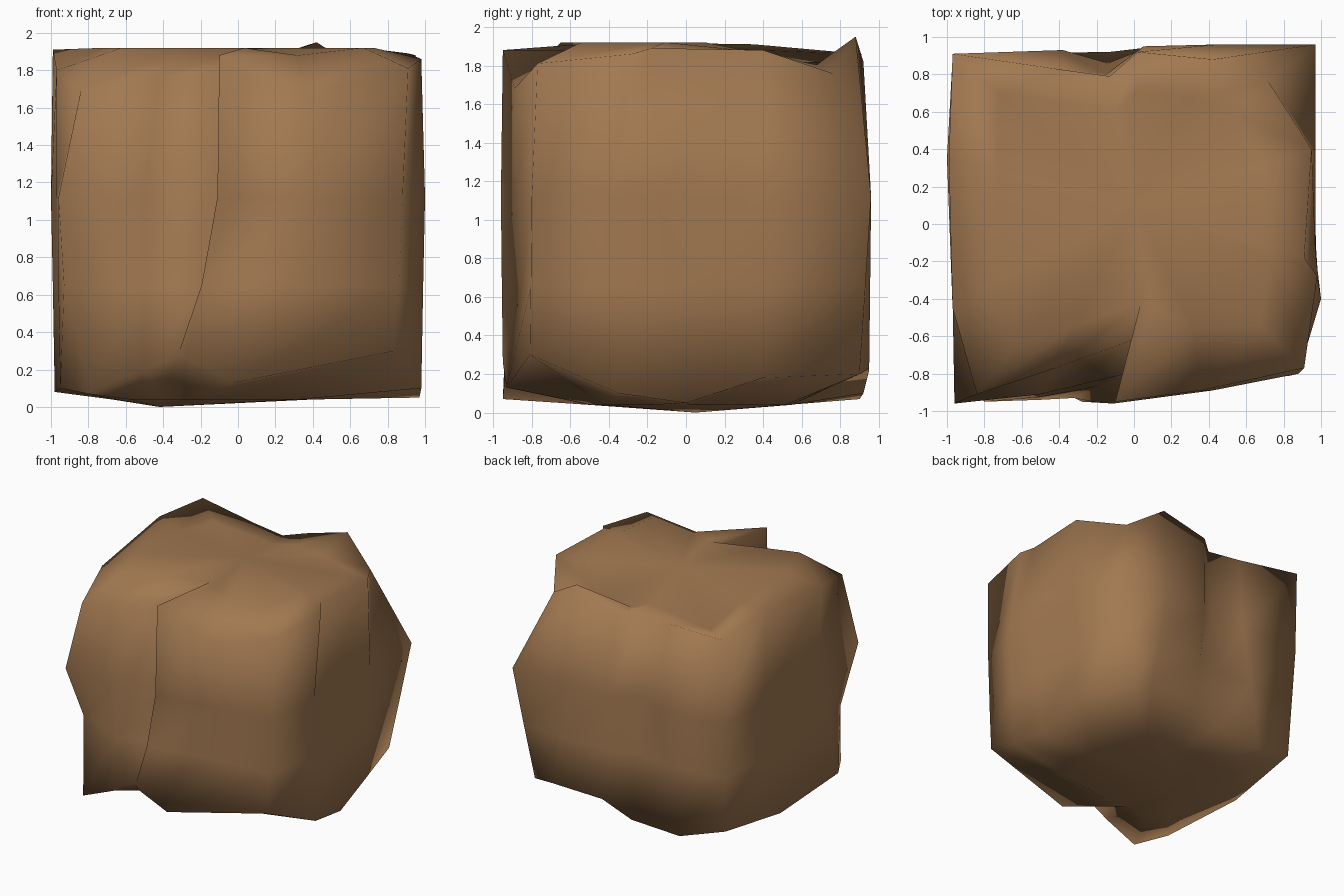
import bpy, bmesh

if "Cube" in bpy.data.objects:
    bpy.data.objects.remove(bpy.data.objects["Cube"])

# One flat earth-brown colour
brown = bpy.data.materials.new("earth brown")
brown.diffuse_color = (0.36, 0.19, 0.082, 1)
brown.use_nodes = True
brown.node_tree.nodes["Principled BSDF"].inputs["Base Color"].default_value = brown.diffuse_color

# Outlines run counter-clockwise from the front left corner
TOP = [(-.84, -.91, 1.69), (-.42, -.77, 1.76), (.05, -.6, 1.84), (-.1, -.95, 1.88),
       (.36, -.89, 1.68), (.91, -.77, 1.81), (.98, -.28, 1.86), (.91, -.18, 1.89),
       (.95, .4, 1.88), (.72, .76, 1.76), (.42, .88, 1.95), (.02, .92, 1.82),
       (-.13, .79, 1.81), (-.42, .83, 1.82), (-.97, .91, 1.86), (-.99, .35, 1.91),
       (-.97, -.45, 1.8)]
MIDDLE = [(-.96, -.96), (-.5, -.91), (-.04, -.8), (-.11, -.96),
          (.42, -.89), (.88, -.8), (1, -.4), (.97, -.15),
          (.97, .4), (.97, .96), (.45, .96), (.05, .95),
          (-.15, .8), (-.38, .93), (-.97, .89), (-1, .35),
          (-.97, -.4)]
BOTTOM = [(-.8, -.95, .07), (-.5, -.94, .19), (-.32, -.93, .28), (-.28, -.95, .26),
          (-.02, -.93, .13), (.84, -.81, .3), (.98, -.35, .1), (.97, 0, .05),
          (.94, .4, .18), (.8, .9, .2), (.6, .95, .23), (.13, .95, .22),
          (-.13, .92, .1), (-.57, .9, .07), (-.95, .82, .18), (-.98, .12, .08),
          (-.95, -.7, .1)]


def inset(ring, scale, cx, cy, height):
    """Shrunken copy of an outline for the top and underside."""
    points = [(cx + (p[0] - cx) * scale, cy + (p[1] - cy) * scale) for p in ring]
    return [(x, y, height(y)) for x, y in points]


# Lower waist: halfway outline with a pinched corner and a front hollow
low_ring = [((a[0] + b[0]) / 2, (a[1] + b[1]) / 2, .65) for a, b in zip(MIDDLE, BOTTOM)]
low_ring[0] = (-.93, -.76, .65)
low_ring[4] = (.33, -.85, .65)

# The top sinks toward the raised back rim, and its front is one smooth slope
cap_ring = inset(TOP, .74, 0, .1, lambda y: 1.92 - .2 * max(0, y - .1))
cap_ring[3] = (.1, -.45, 1.91)
cap_ring[4] = (.32, -.55, 1.88)

bm = bmesh.new()
rings = [inset(BOTTOM, .55, -.3, .05, lambda y: .04), BOTTOM, low_ring,
         [(x, y, 1.12) for x, y in MIDDLE], TOP, cap_ring]
loops = [[bm.verts.new(p) for p in ring] for ring in rings]
n = len(TOP)

# Side walls and shoulders
for low, high in zip(loops, loops[1:]):
    for i in range(n):
        j = (i + 1) % n
        bm.faces.new((low[i], low[j], high[j], high[i]))

# Closing fans for the underside and the top
foot = bm.verts.new((-.42, .05, 0))
crown = bm.verts.new((0, .1, 1.92))
for i in range(n):
    j = (i + 1) % n
    bm.faces.new((loops[0][j], loops[0][i], foot))
    bm.faces.new((loops[-1][i], loops[-1][j], crown))

bmesh.ops.recalc_face_normals(bm, faces=bm.faces)
mesh = bpy.data.meshes.new("boulder")
bm.to_mesh(mesh)
bm.free()
mesh.materials.append(brown)
for face in mesh.polygons:
    face.use_smooth = True

boulder = bpy.data.objects.new("boulder", mesh)
bpy.context.collection.objects.link(boulder)
